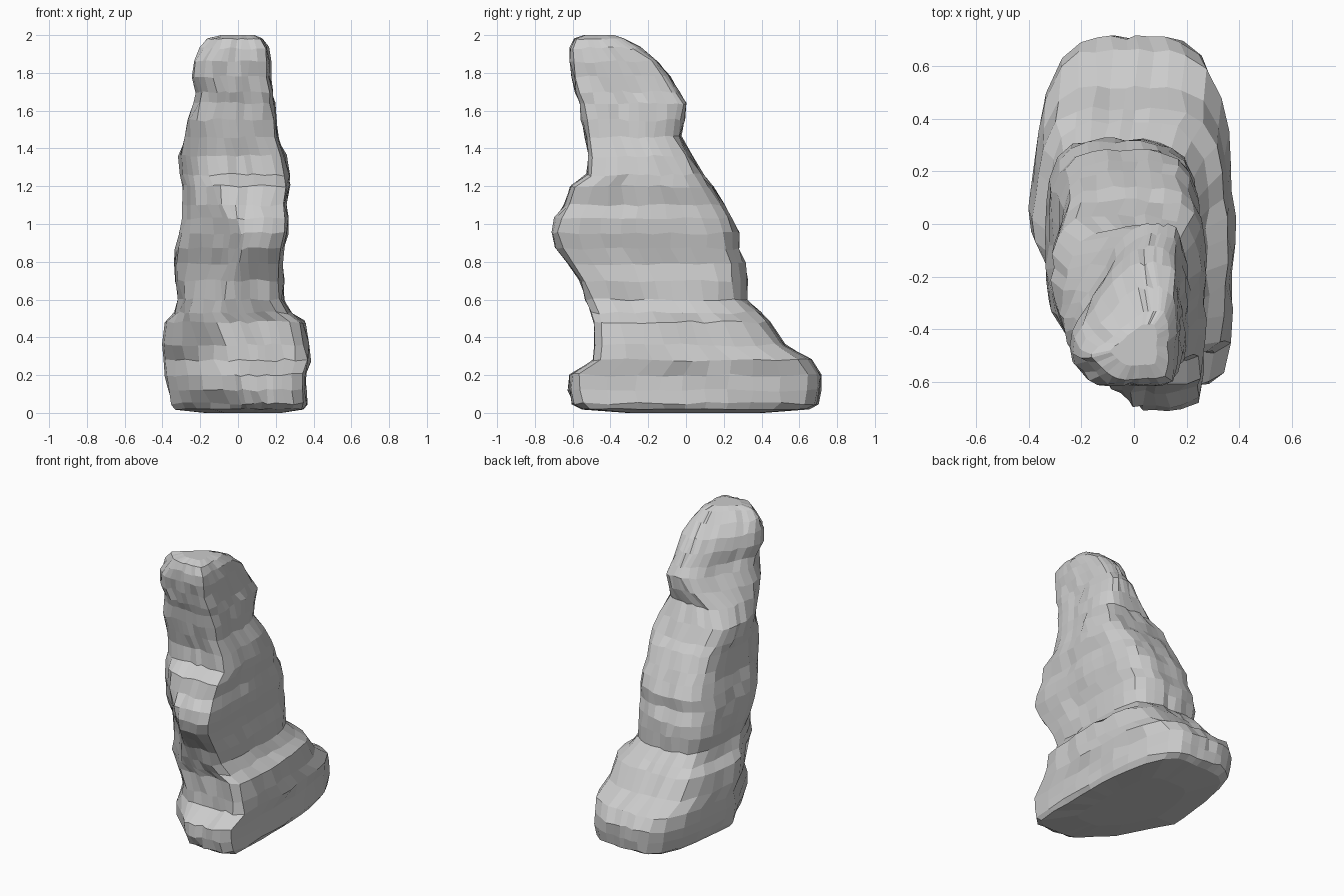
import bpy
import bmesh
import math
import random

random.seed(7)

start_cube = bpy.data.objects.get("Cube")
if start_cube:
    bpy.data.objects.remove(start_cube, do_unlink=True)


def make_material(name, colour):
    material = bpy.data.materials.new(name)
    material.use_nodes = True
    material.diffuse_color = colour
    material.node_tree.nodes["Principled BSDF"].inputs["Base Color"].default_value = colour
    return material


stone_grey = make_material("stone grey", (0.6, 0.6, 0.6, 1))

# Outline of the stone: height, front, back, right-hand edge, left-hand edge
LEVELS = [
    (.02, -.55, .65, -.33, .35),
    (.05, -.60, .70, -.35, .36),
    (.12, -.62, .71, -.37, .36),
    (.20, -.61, .71, -.38, .36),
    (.28, -.49, .66, -.39, .38),
    (.36, -.48, .52, -.40, .37),
    (.48, -.48, .44, -.38, .35),
    (.53, -.50, .39, -.33, .28),
    (.60, -.53, .32, -.31, .24),
    (.70, -.56, .32, -.33, .24),
    (.79, -.63, .31, -.33, .23),
    (.87, -.69, .28, -.33, .24),
    (.95, -.71, .28, -.31, .26),
    (1.03, -.69, .24, -.29, .26),
    (1.10, -.64, .20, -.29, .25),
    (1.20, -.61, .14, -.29, .27),
    (1.26, -.52, .09, -.30, .27),
    (1.36, -.51, .03, -.31, .25),
    (1.46, -.53, -.03, -.29, .21),
    (1.55, -.55, -.01, -.27, .20),
    (1.64, -.56, .00, -.23, .19),
    (1.70, -.58, -.04, -.22, .18),
    (1.78, -.60, -.09, -.24, .17),
    (1.86, -.61, -.15, -.24, .17),
    (1.93, -.61, -.24, -.21, .16),
    (1.98, -.59, -.33, -.17, .13),
]
SEGMENTS = 36


def blend(value, low, high):
    amount = min(max((value - low) / (high - low), 0), 1)
    return amount * amount * (3 - 2 * amount)


def chamfer_limit(z):
    """Least x + y allowed by the slanting cut down the front corner."""
    limit = -.5 - .1 * blend(z, 0, .12) - .1 * blend(z, .7, 1.05)
    return limit - .06 * blend(z, 1.3, 1.7) + .1 * blend(z, 1.85, 2)


def ring_points(z, front, back, low_x, high_x):
    """Rounded block section, skewed as the foot, body and head each need."""
    head = blend(z, 1.38, 1.6)
    foot = 1 - blend(z, .42, .56)
    front_cut = .08 * (1 - head) + .22 * foot
    limit = chamfer_limit(z)
    points = []
    for i in range(SEGMENTS):
        angle = math.tau * (i + .5) / SEGMENTS
        c, s = math.cos(angle), math.sin(angle)
        # The front corner on one side is the sharpest
        power = 9 if c > 0 > s else 4 + 2 * foot
        radius = (abs(c) ** power + abs(s) ** power) ** (-1 / power)
        u, v = radius * c, radius * s
        # The other side is cut away in front; the head narrows to a ridge
        left = low_x + front_cut * max(-v - .1, 0)
        left += head * .2 * max(v + .3, 0) / 1.3 + foot * .1 * max(v, 0) ** 2
        right = high_x - foot * .1 * max(v, 0) ** 2
        x = left + (right - left) * (u + 1) / 2
        y = front + (back - front) * (v + 1) / 2
        push = max(limit - x - y, 0) / 2
        points.append((x + push, y + push, z))
    return points


def roughen(point, amount):
    x, y, z = point
    return (x + random.uniform(-amount, amount),
            y + random.uniform(-amount, amount),
            z + random.uniform(-amount, amount) * .9)


def bridge(bm, lower, upper):
    for i in range(len(lower)):
        j = (i + 1) % len(lower)
        bm.faces.new((lower[i], lower[j], upper[j], upper[i]))


def cap(bm, ring, centre_z):
    """Close a ring with a smaller ring and a middle face."""
    cx = sum(v.co.x for v in ring) / len(ring)
    cy = sum(v.co.y for v in ring) / len(ring)
    inner = [bm.verts.new((cx + (v.co.x - cx) * .6,
                           cy + (v.co.y - cy) * .6, centre_z)) for v in ring]
    bridge(bm, ring, inner)
    bm.faces.new(inner)


# Weathered stone, lofted from foot to head
bm = bmesh.new()
rings = []
for number, level in enumerate(LEVELS):
    edge = number in (0, len(LEVELS) - 1)
    amount = .004 if edge else .009
    rings.append([bm.verts.new(roughen(p, amount)) for p in ring_points(*level)])
for lower, upper in zip(rings, rings[1:]):
    bridge(bm, lower, upper)
cap(bm, rings[0], 0)
cap(bm, rings[-1], 2)
bmesh.ops.recalc_face_normals(bm, faces=bm.faces)

mesh = bpy.data.meshes.new("standing_stone")
bm.to_mesh(mesh)
bm.free()
mesh.materials.append(stone_grey)
stone = bpy.data.objects.new("standing_stone", mesh)
bpy.context.collection.objects.link(stone)
